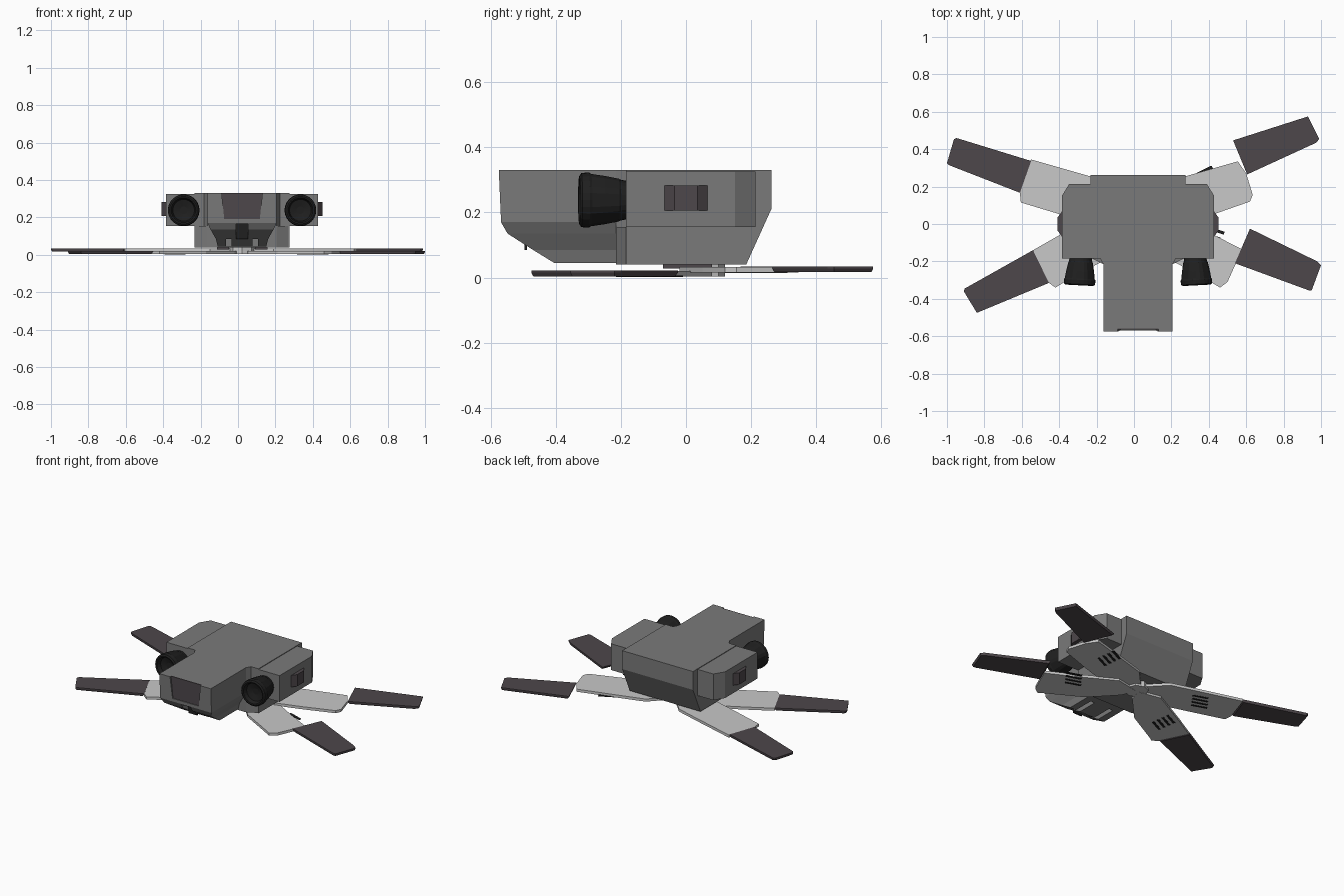
import bpy, bmesh, math
from mathutils import Vector, Matrix

if "Cube" in bpy.data.objects:
    bpy.data.objects.remove(bpy.data.objects["Cube"])

CX = 0.0215  # body centre line


def material(name, rgb):
    m = bpy.data.materials.new(name)
    m.diffuse_color = (*rgb, 1)
    m.use_nodes = True
    m.node_tree.nodes["Principled BSDF"].inputs["Base Color"].default_value = m.diffuse_color
    return m


GREY = material("hull grey", (0.195, 0.195, 0.195))
LIGHT = material("light grey", (0.58, 0.58, 0.58))
DARK = material("dark plum grey", (0.075, 0.063, 0.070))
BLACK = material("engine black", (0.014, 0.014, 0.014))


def loft(name, rings, mat):
    """Closed solid through rings with equal point counts."""
    bm = bmesh.new()
    vs = [[bm.verts.new(p) for p in r] for r in rings]
    n = len(vs[0])
    for a, b in zip(vs, vs[1:]):
        for i in range(n):
            j = (i + 1) % n
            bm.faces.new((a[i], a[j], b[j], b[i]))
    bm.faces.new(vs[0])
    bm.faces.new(vs[-1])
    bmesh.ops.recalc_face_normals(bm, faces=bm.faces)
    me = bpy.data.meshes.new(name)
    bm.to_mesh(me)
    bm.free()
    me.materials.append(mat)
    ob = bpy.data.objects.new(name, me)
    bpy.context.collection.objects.link(ob)
    return ob


def slab(name, outline, z0, z1, mat):
    return loft(name, [[(x, y, z) for x, y in outline] for z in (z0, z1)], mat)


def box(name, x0, x1, y0, y1, z0, z1, mat):
    return slab(name, [(x0, y0), (x1, y0), (x1, y1), (x0, y1)], z0, z1, mat)


def cut(target, cutter):
    cutter.hide_render = True
    mod = target.modifiers.new("cut", 'BOOLEAN')
    mod.operation = 'DIFFERENCE'
    mod.solver = 'EXACT'
    mod.object = cutter
    bpy.context.view_layer.objects.active = target
    bpy.ops.object.modifier_apply(modifier=mod.name)
    bpy.data.objects.remove(cutter)


# Main hull: side profile carried across the width
profile = [(-.185, .33), (.262, .33), (.262, .21), (.185, .04), (-.185, .04)]
loft("hull", [[(CX + s * .255, y, z) for y, z in profile] for s in (-1, 1)], GREY)

# Throat between hull and nose
for name, w, z0, z1 in (("upper_throat", .205, .155, .33), ("lower_throat", .255, .04, .155)):
    slab(name, [(CX - w, -.18), (CX - .185, -.215), (CX + .185, -.215), (CX + w, -.18)], z0, z1, GREY)

# Nose with a tapered chin
nose = loft("nose", [[(CX - w, y, z), (CX + w, y, z), (CX + w, -.2, z), (CX - w, -.2, z)]
                     for z, w, y in ((.33, .185, -.575), (.17, .185, -.568), (.135, .168, -.548),
                                     (.085, .14, -.47), (.045, .13, -.405))], GREY)

# Recessed windscreen
screen = [(-.112, .36), (.112, .36), (.095, .19), (-.095, .19)]
cut(nose, loft("cutter", [[(CX + x, y, z) for x, z in screen] for y in (-.65, -.56)], GREY))
screen[0], screen[1] = (-.109, .33), (.109, .33)
loft("windscreen", [[(CX + x, y, z) for x, z in screen] for y in (-.564, -.558)], DARK)

# Chin grooves
cut(nose, box("cutter", CX - .032, CX + .032, -.7, -.49, -.1, .165, GREY))
box("chin_intake", CX - .032, CX + .032, -.496, -.488, .085, .165, BLACK)
for x in (-.07, .07):
    cut(nose, box("cutter", CX + x - .015, CX + x + .015, -.7, -.27, -.1, .085, GREY))

for s, side in ((-1, "left"), (1, "right")):
    def sx(x):
        return CX + s * x

    # Side pod with chamfered rear corner
    slab(side + "_pod", [(sx(x), y) for x, y in
                         ((.15, -.185), (.4075, -.185), (.4075, .15), (.368, .214), (.15, .214))],
         .155, .326, GREY)
    # Side vent
    loft(side + "_vent", [[(sx(x), -w, .206), (sx(x), w, .206), (sx(x), w, .282), (sx(x), -w, .282)]
                          for x, w in ((.40, .068), (.4075, .066), (.43, .035))], DARK)
    # Flared ribbed engine bell
    rings = []
    for r, d, ribs in ((.056, -.02, 0), (.063, .015, 0), (.068, .02, 1), (.077, .065, 1),
                       (.083, .105, 1), (.085, .112, 0), (.083, .135, 0), (.074, .141, 0),
                       (.066, .139, 0), (.058, .115, 0), (.02, .105, 0)):
        ring = []
        for i in range(24):
            a = math.tau * i / 24
            k = r * (.965 if ribs and i % 3 == 0 else 1)
            ring.append((k * math.cos(a), -d, k * math.sin(a)))
        rings.append(ring)
    bell = loft(side + "_engine", rings, BLACK)
    bell.matrix_world = Matrix.Translation((sx(.306), -.187, .238)) @ Matrix.Rotation(s * math.radians(3), 4, 'Z')
    # Feet joining hull and hub
    box(side + "_hub_foot", sx(.07), sx(.135), -.07, .08, .028, .045, DARK)

# Hub joining the wings
slab("wing_hub", [(CX + .07 * math.cos(a), .05 + .07 * math.sin(a))
                  for a in (math.tau * i / 8 for i in range(8))], .004, .045, LIGHT)

# Wings: root outline, tip outline, lower and upper height
wings = {
    "rear_left": ([(-.1, .215), (-.235, .255), (-.55, .345), (-.61, .165), (-.605, .115), (-.39, .05),
                   (-.15, -.02), (-.01, .05), (0, .11)],
                  [(-.55, .337), (-.95, .46), (-.963, .452), (-1, .325), (-.99, .315), (-.61, .167)], .016, .033),
    "rear_right": ([(.14, .215), (.275, .255), (.555, .335), (.6, .27), (.635, .155), (.62, .12), (.42, .05),
                    (.19, -.02), (.05, .05), (.04, .11)],
                   [(.53, .447), (.93, .575), (.99, .455), (.975, .435), (.605, .265)], .016, .033),
    "front_left": ([(-.14, .08), (-.4, -.06), (-.54, -.14), (-.455, -.315), (-.42, -.34), (-.38, -.315),
                    (-.17, -.2), (-.02, -.04), (.01, .05)],
                   [(-.54, -.14), (-.905, -.345), (-.91, -.36), (-.84, -.475), (-.455, -.315)], .003, .02),
    "front_right": ([(.18, .08), (.43, -.06), (.577, -.135), (.545, -.21), (.5, -.31), (.46, -.34), (.41, -.31),
                     (.21, -.2), (.06, -.04), (.03, .05)],
                    [(.62, -.025), (.98, -.2), (1, -.22), (.95, -.355), (.935, -.355), (.54, -.21)], .003, .02),
}
for name, (root, tip, z0, z1) in wings.items():
    slab(name + "_wing", root, z0, z1, LIGHT)
    # Dark tip with an undercut edge
    c = sum((Vector(p) for p in tip), Vector((0, 0))) / len(tip)
    low = [Vector(p).lerp(c, .04) for p in tip]
    loft(name + "_wing_tip", [[(x, y, z0 + .001) for x, y in low],
                              [(x, y, z1 - .005) for x, y in tip],
                              [(x, y, z1 + .001) for x, y in tip]], DARK)
    # Four staggered slots under the wing root
    hub = Vector((CX, .05))
    d = (c - hub).normalized()
    n = Vector((-d.y, d.x))
    mid = hub + d * .40
    for i in range(4):
        p = mid + n * (i - 1.5) * .036 + d * (i - 1.5) * .012
        quad = [p + d * a + n * b for a, b in ((-.05, -.008), (.05, -.008), (.05, .008), (-.05, .008))]
        slab(f"{name}_slot_{i + 1}", quad, z0 - .0015, z0 + .003, BLACK)
